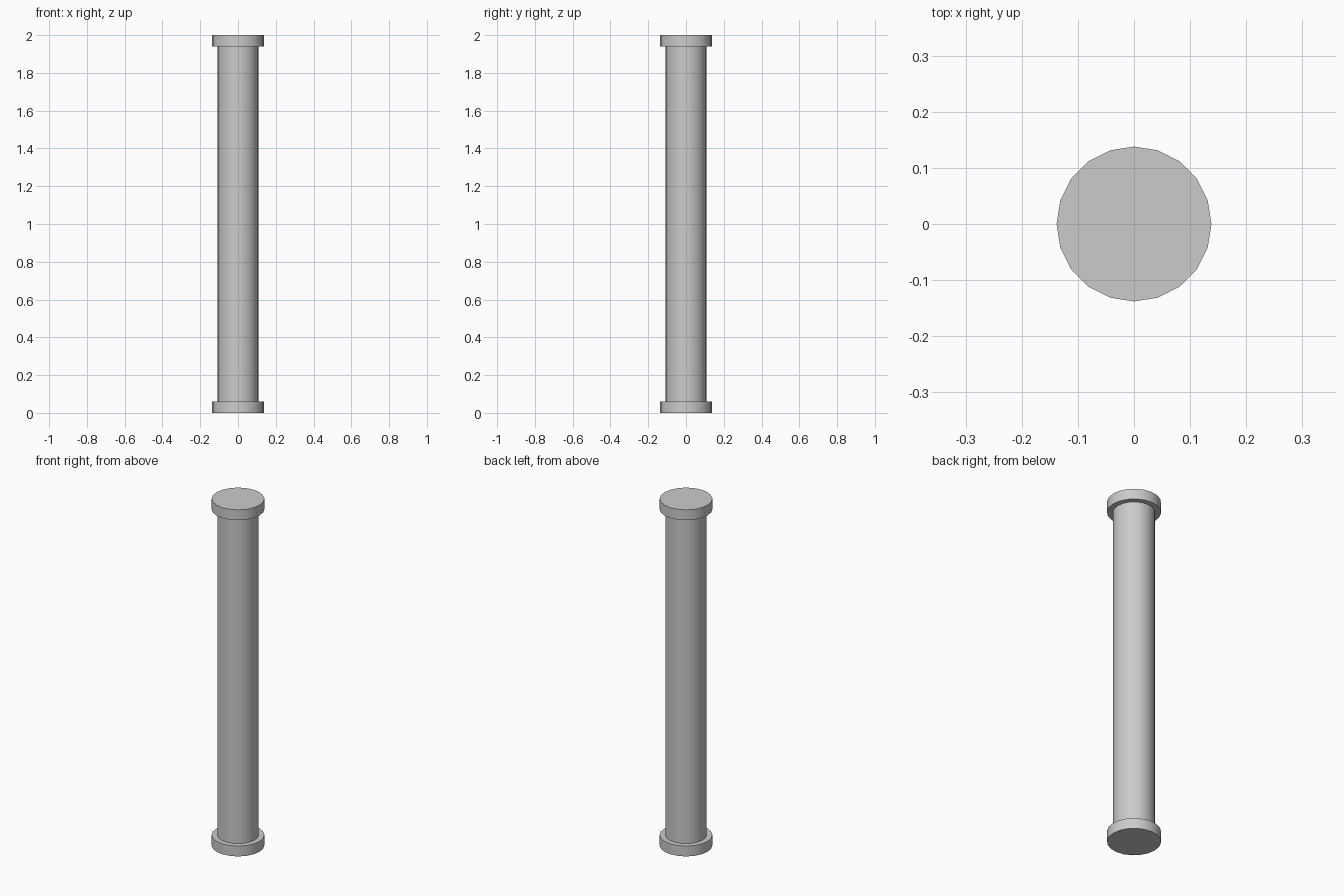
import bpy
import math

if "Cube" in bpy.data.objects:
    bpy.data.objects.remove(bpy.data.objects["Cube"])

SIDES = 20


def cylinder(name, radius, z0, z1):
    bpy.ops.mesh.primitive_cylinder_add(
        vertices=SIDES, radius=radius, depth=z1 - z0, location=(0, 0, (z0 + z1) / 2))
    obj = bpy.context.object
    obj.name = name
    bpy.ops.object.shade_smooth_by_angle(angle=math.radians(35))
    return obj


# Long round shaft between the flanges
cylinder("shaft", 0.108, 0.06, 1.94)

# Matching flange discs at both ends
for name, z0 in (("bottom_flange", 0.0), ("top_flange", 1.94)):
    cylinder(name, 0.138, z0, z0 + 0.06)
